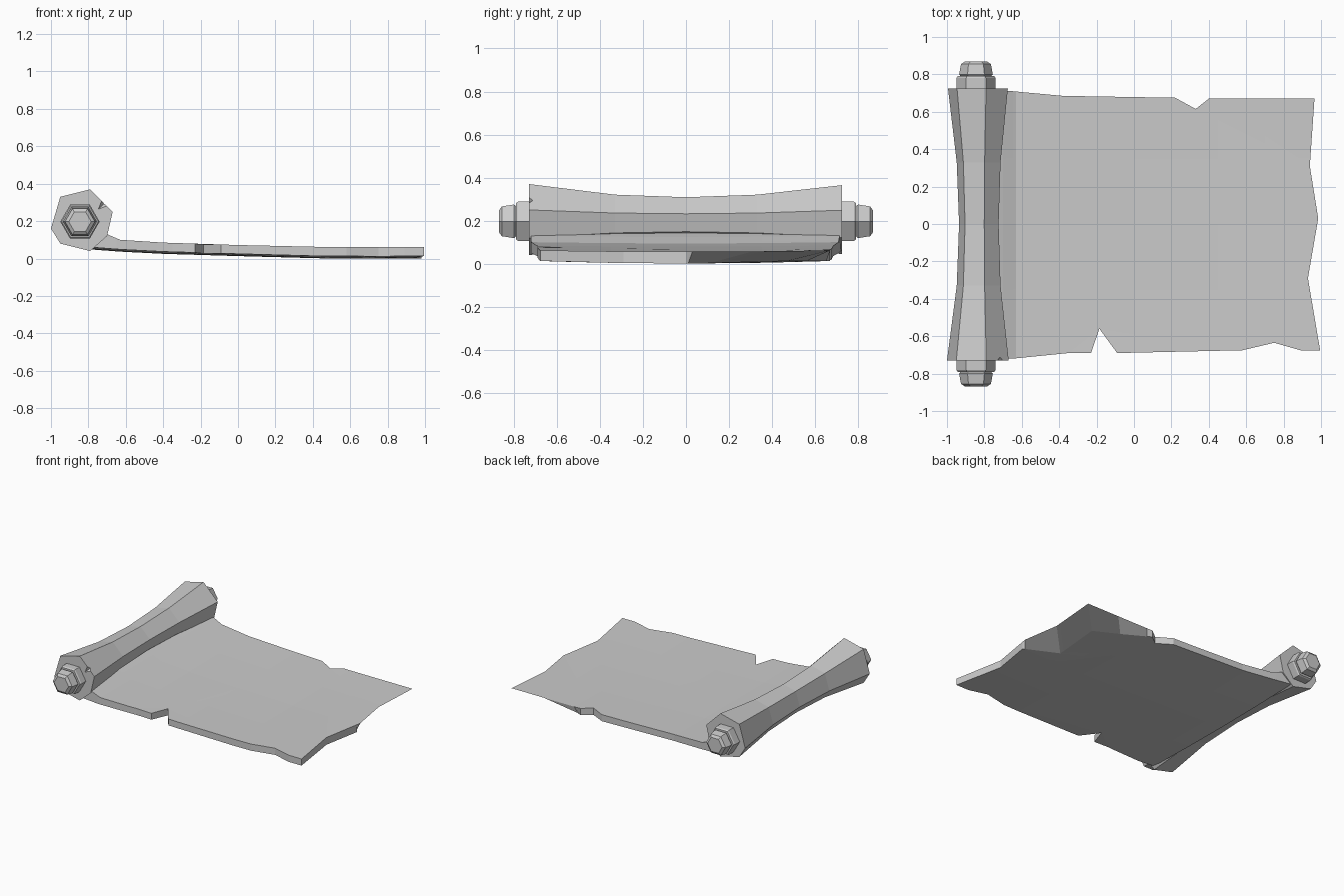
import bpy, bmesh, math
from mathutils import Vector

cube = bpy.data.objects.get("Cube")
if cube:
    bpy.data.objects.remove(cube, do_unlink=True)

# One plain grey for the whole model
grey = bpy.data.materials.new("plain grey")
grey.use_nodes = True
grey.diffuse_color = (0.6, 0.6, 0.6, 1)
grey.node_tree.nodes["Principled BSDF"].inputs["Base Color"].default_value = (0.6, 0.6, 0.6, 1)


def make_object(name, bm):
    bmesh.ops.recalc_face_normals(bm, faces=bm.faces[:])
    mesh = bpy.data.meshes.new(name)
    bm.to_mesh(mesh)
    bm.free()
    mesh.materials.append(grey)
    obj = bpy.data.objects.new(name, mesh)
    bpy.context.collection.objects.link(obj)
    return obj


def loft(name, profile, centre, stations):
    """Sweep an x-z profile along y; each station is (y, scale)."""
    bm = bmesh.new()
    cx, cz = centre
    rings = [[bm.verts.new((cx + (x - cx) * s, y, cz + (z - cz) * s)) for x, z in profile]
             for y, s in stations]
    n = len(profile)
    for a, b in zip(rings, rings[1:]):
        for i in range(n):
            j = (i + 1) % n
            bm.faces.new((a[i], a[j], b[j], b[i]))
    bm.faces.new(rings[0])
    bm.faces.new(rings[-1])
    return make_object(name, bm)


def ramp(points, x):
    """Straight-line interpolation through (x, value) points."""
    for (x0, v0), (x1, v1) in zip(points, points[1:]):
        if x <= x1:
            return v0 + (v1 - v0) * (x - x0) / (x1 - x0)
    return points[-1][1]


def clamp(v):
    return max(0.0, min(1.0, v))


# Rolled part, pinched in the middle
roll_profile = [(-1, .16), (-.95, .33), (-.79, .37), (-.67, .25),
                (-.7, .12), (-.79, .04), (-.95, .08)]
roll = loft("rolled_paper", roll_profile, (-.82, .2),
            [(-.73, 1), (-.33, .71), (0, .64), (.33, .71), (.725, .97)])

# Small tear at the front end of the roll
bm = bmesh.new()
bmesh.ops.create_cone(bm, cap_ends=True, segments=4, radius1=.055, radius2=0, depth=.09)
cutter = make_object("tear_cutter", bm)
cutter.location = (-.715, -.73, .295)
cutter.rotation_euler = (0, math.radians(-135), 0)
cutter.scale = (.7, .7, 1)
cutter.hide_render = True
cutter.hide_viewport = True
tear = roll.modifiers.new("tear", "BOOLEAN")
tear.operation = "DIFFERENCE"
tear.object = cutter

# Six-sided rod ends with a collar and a knob
hexagon = [(-.845 + math.cos(i * math.pi / 3), .197 + math.sin(i * math.pi / 3))
           for i in range(6)]
knob_steps = [(.68, .105), (.78, .105), (.79, .098), (.79, .082),
              (.8, .09), (.855, .08), (.868, .06)]
for side, name in ((-1, "front_rod_end"), (1, "back_rod_end")):
    loft(name, hexagon, (-.845, .197), [(side * y, s) for y, s in knob_steps])

# Open sheet with torn edges
outline = [(-.78, -.72), (-.65, -.72), (-.35, -.69), (-.23, -.69), (-.185, -.56),
           (-.09, -.69), (.58, -.675), (.75, -.635), (.89, -.675), (.995, -.675),
           (.93, -.29), (.985, .03), (.94, .31), (.965, .67), (.4, .67), (.33, .615),
           (.22, .675), (-.38, .685), (-.65, .71), (-.78, .72)]
upper = [(-.78, .16), (-.7, .13), (-.63, .1), (-.4, .085), (0, .072), (.45, .062), (1, .062)]
lower = [(-.78, .06), (-.62, .048), (-.4, .037), (0, .025), (.4, .013), (1, .013)]

bm = bmesh.new()
bm.faces.new([bm.verts.new((x, y, 0)) for x, y in outline])
bmesh.ops.triangulate(bm, faces=bm.faces[:])
cuts = [((x, 0, 0), (1, 0, 0)) for x in (-.7, -.63, -.4, 0, .45, .7)]
cuts += [((0, y, 0), (0, 1, 0)) for y in (-.35, 0, .35)]
for co, no in cuts:
    bmesh.ops.bisect_plane(bm, geom=bm.verts[:] + bm.edges[:] + bm.faces[:],
                           plane_co=co, plane_no=no)
ext = bmesh.ops.extrude_face_region(bm, geom=bm.faces[:], use_keep_orig=True)
under = {g for g in ext["geom"] if isinstance(g, bmesh.types.BMVert)}
for v in bm.verts:
    x, y = v.co.x, v.co.y
    sag = .012 * clamp(1 - (y / .68) ** 2)
    if v in under:
        # The underside is cut back beneath the back corner
        pull = .2 * clamp((x - .4) / .55) * clamp(y / .3)
        v.co = Vector((x - pull, y - pull, ramp(lower, x) - sag))
    else:
        v.co.z = ramp(upper, x) - sag * .5
make_object("open_sheet", bm)
